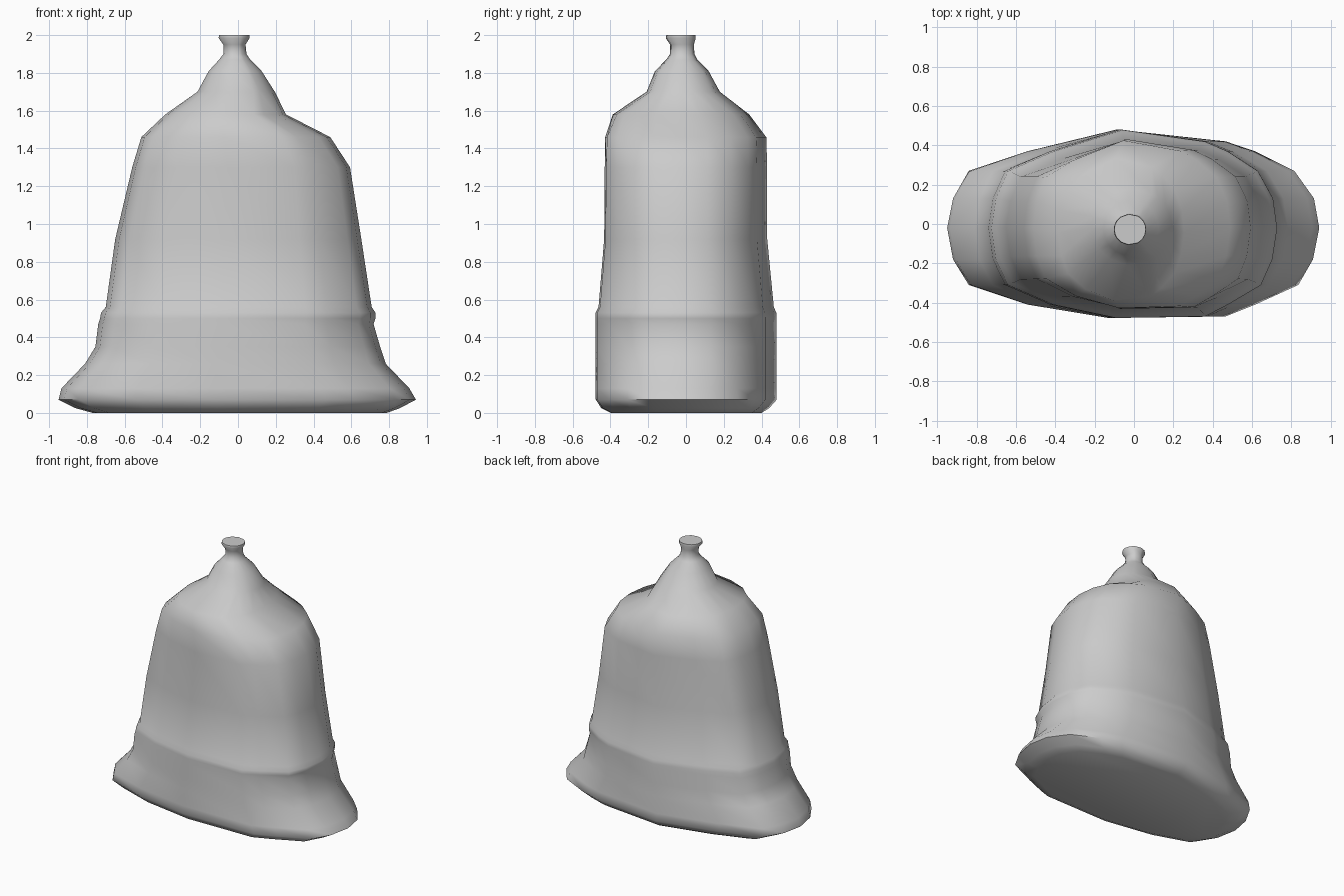
import bpy, bmesh, math

# Uneven oval plan of the bell, normalised to a unit box
plan = [(-.95, -.02), (-.92, .13), (-.84, .27), (-.54, .37), (-.08, .48), (.47, .42),
        (.62, .37), (.82, .27), (.92, .13), (.947, -.02), (.915, -.18), (.84, -.31),
        (.62, -.41), (.47, -.47), (-.12, -.478), (-.54, -.41), (-.84, -.31), (-.92, -.18)]
plan = [(x / .95, y / .48) for x, y in plan]

# Bell profile: z, x min, x max, y min, y max, blend from oval plan to round
rings = [
    (0.00, -.77, .79, -.40, .40, 0),
    (0.025, -.86, .86, -.45, .44, 0),
    (0.07, -.95, .945, -.48, .48, 0),
    (0.13, -.935, .91, -.48, .48, 0),
    (0.26, -.81, .785, -.48, .48, 0),
    (0.35, -.755, .755, -.48, .48, 0),
    (0.47, -.74, .72, -.48, .48, 0),
    (0.50, -.73, .73, -.48, .48, 0),
    (0.53, -.725, .73, -.48, .478, 0),
    (0.56, -.70, .71, -.465, .465, 0),
    (0.92, -.65, .655, -.435, .43, 0),
    (1.30, -.56, .595, -.432, .43, 0),
    (1.46, -.512, .49, -.43, .425, .1),
    (1.58, -.385, .255, -.39, .335, .5),
    (1.70, -.215, .195, -.21, .18, 1),
    (1.81, -.155, .125, -.165, .12, 1),
    (1.87, -.10, .065, -.105, .06, 1),
    (1.90, -.077, .045, -.085, .045, 1),
    (1.95, -.078, .04, -.085, .042, 1),
    (1.985, -.103, .062, -.108, .052, 1),
    (2.00, -.10, .06, -.105, .05, 1)]

# Bell body with crown knob, lofted through the rings
bm = bmesh.new()
loops = []
for z, x0, x1, y0, y1, blend in rings:
    loop = []
    for px, py in plan:
        r = math.hypot(px, py)
        px, py = (v * (1 - blend + blend / r) for v in (px, py))
        loop.append(bm.verts.new(((x0 + x1) / 2 + px * (x1 - x0) / 2,
                                  (y0 + y1) / 2 + py * (y1 - y0) / 2, z)))
    loops.append(loop)
n = len(plan)
for a, b in zip(loops, loops[1:]):
    for i in range(n):
        j = (i + 1) % n
        bm.faces.new((a[i], a[j], b[j], b[i]))
bm.faces.new(loops[0])
bm.faces.new(loops[-1])
bmesh.ops.recalc_face_normals(bm, faces=bm.faces)

mesh = bpy.data.meshes.new("bell")
bm.to_mesh(mesh)
bm.free()
bell = bpy.data.objects.new("bell", mesh)
bpy.context.collection.objects.link(bell)
bpy.context.view_layer.objects.active = bell
bell.select_set(True)
bpy.ops.object.shade_smooth_by_angle(angle=math.radians(60))
